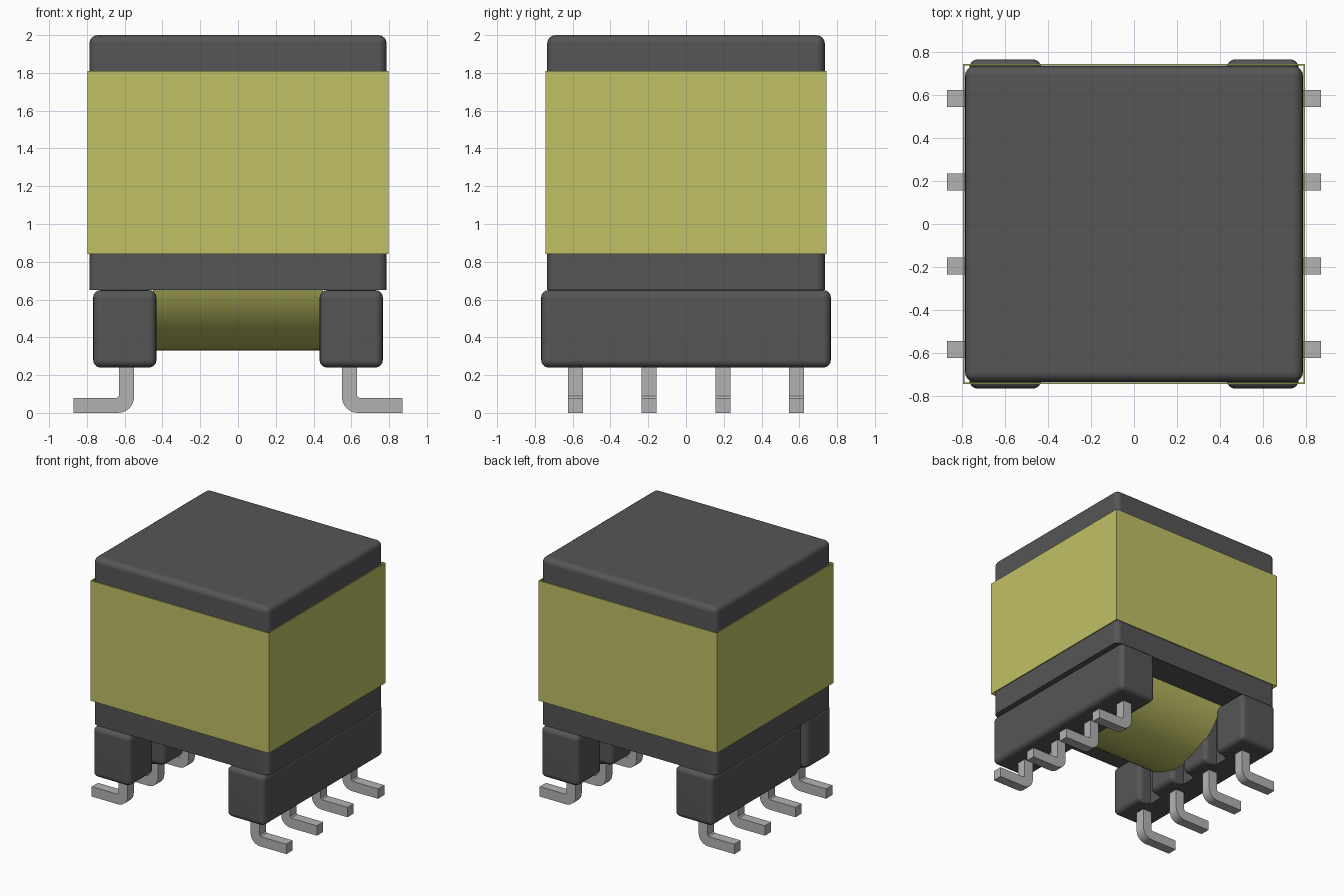
import bpy, bmesh, math

cube = bpy.data.objects.get("Cube")
if cube:
    bpy.data.objects.remove(cube, do_unlink=True)


def material(name, rgb):
    m = bpy.data.materials.new(name)
    m.use_nodes = True
    m.diffuse_color = (*rgb, 1)
    m.node_tree.nodes["Principled BSDF"].inputs["Base Color"].default_value = (*rgb, 1)
    return m


BLACK = material("dark grey", (0.092, 0.092, 0.092))
YELLOW = material("tape yellow", (0.53, 0.53, 0.13))
METAL = material("pin grey", (0.45, 0.45, 0.45))


def make(name, bm, mat, smooth=False):
    bmesh.ops.recalc_face_normals(bm, faces=bm.faces)
    me = bpy.data.meshes.new(name)
    bm.to_mesh(me)
    bm.free()
    me.materials.append(mat)
    ob = bpy.data.objects.new(name, me)
    bpy.context.scene.collection.objects.link(ob)
    if smooth:
        bpy.ops.object.select_all(action='DESELECT')
        ob.select_set(True)
        bpy.context.view_layer.objects.active = ob
        bpy.ops.object.shade_smooth_by_angle(angle=math.radians(35))
        wn = ob.modifiers.new("flat_face_normals", 'WEIGHTED_NORMAL')
        wn.keep_sharp = True
    return ob


def prism(points, direction):
    """Extrude a closed loop of 3D points along a direction."""
    bm = bmesh.new()
    face = bm.faces.new([bm.verts.new(p) for p in points])
    ext = bmesh.ops.extrude_face_region(bm, geom=[face])
    verts = [g for g in ext["geom"] if isinstance(g, bmesh.types.BMVert)]
    bmesh.ops.translate(bm, verts=verts, vec=direction)
    return bm


def rect(x, y, z):
    return [(-x, -y, z), (x, -y, z), (x, y, z), (-x, y, z)]


def bevel(bm, edges, width, segments=4):
    bmesh.ops.bevel(bm, geom=edges, offset=width, segments=segments, profile=0.5,
                    affect='EDGES', clamp_overlap=True)


# Core: rounded everywhere except the bottom rim
bm = prism(rect(0.787, 0.735, 0.65), (0, 0, 1.35))
bevel(bm, [e for e in bm.edges if max(v.co.z for v in e.verts) > 1], 0.045)
make("core", bm, BLACK, True)

# Tape: thin square sleeve around the core
bm = bmesh.new()
loops = [[bm.verts.new(p) for p in rect(x, y, z)]
         for x, y, z in ((0.797, 0.745, 0.84), (0.797, 0.745, 1.81),
                         (0.789, 0.737, 1.81), (0.789, 0.737, 0.84))]
for k in range(4):
    a, b = loops[k], loops[(k + 1) % 4]
    for i in range(4):
        j = (i + 1) % 4
        bm.faces.new((a[i], a[j], b[j], b[i]))
make("tape", bm, YELLOW)

# Winding: lower part of a wide cylinder showing under the core
R, CZ = 0.55, 0.88
half = math.acos((CZ - 0.66) / R)
arc = [-half + 2 * half * i / 40 for i in range(41)]
bm = prism([(-0.45, R * math.sin(a), CZ - R * math.cos(a)) for a in arc], (0.9, 0, 0))
make("winding", bm, YELLOW, True)


# Terminal bars: wire notches between the pins on the inner side
def bar(name, s, outer_groove):
    xi, xo, ye = 0.432, 0.767, 0.767
    pts = [(xi, -ye)]
    for y in (-0.39, 0, 0.39):
        pts += [(xi, y - 0.06), (xi + 0.11, y - 0.06), (xi + 0.11, y + 0.06), (xi, y + 0.06)]
    pts += [(xi, ye), (xo, ye)]
    if outer_groove:
        pts += [(xo, -0.36), (xo - 0.06, -0.36), (xo - 0.06, -0.45), (xo, -0.45)]
    pts.append((xo, -ye))
    bm = prism([(s * x, y, 0.24) for x, y in pts], (0, 0, 0.41))
    # keep the notch floors square, round the rest
    floors = (xi + 0.11, xo - 0.06)
    edges = [e for e in bm.edges
             if not all(any(abs(abs(v.co.x) - f) < 0.002 for f in floors) for v in e.verts)]
    bevel(bm, edges, 0.04)
    make(name, bm, BLACK, True)


bar("left_terminal_bar", 1, False)
bar("right_terminal_bar", -1, True)


# Pins: bent strips with a foot pointing outward
def pin(name, s, y):
    w, t, x0 = 0.04, 0.08, 0.55
    pts = [(x0, 0.30)]
    for i in range(7):
        a = math.pi + i * math.pi / 12
        pts.append((x0 + 0.085 + 0.085 * math.cos(a), 0.085 + 0.085 * math.sin(a)))
    pts += [(0.87, 0), (0.87, t), (x0 + t + 0.01, t), (x0 + t, t + 0.01), (x0 + t, 0.30)]
    bm = prism([(s * x, y - w, z) for x, z in pts], (0, 2 * w, 0))
    make(name, bm, METAL, True)


for side, s in (("left", 1), ("right", -1)):
    for i in range(4):
        pin(f"{side}_pin_{i + 1}", s, -0.585 + 0.39 * i)
